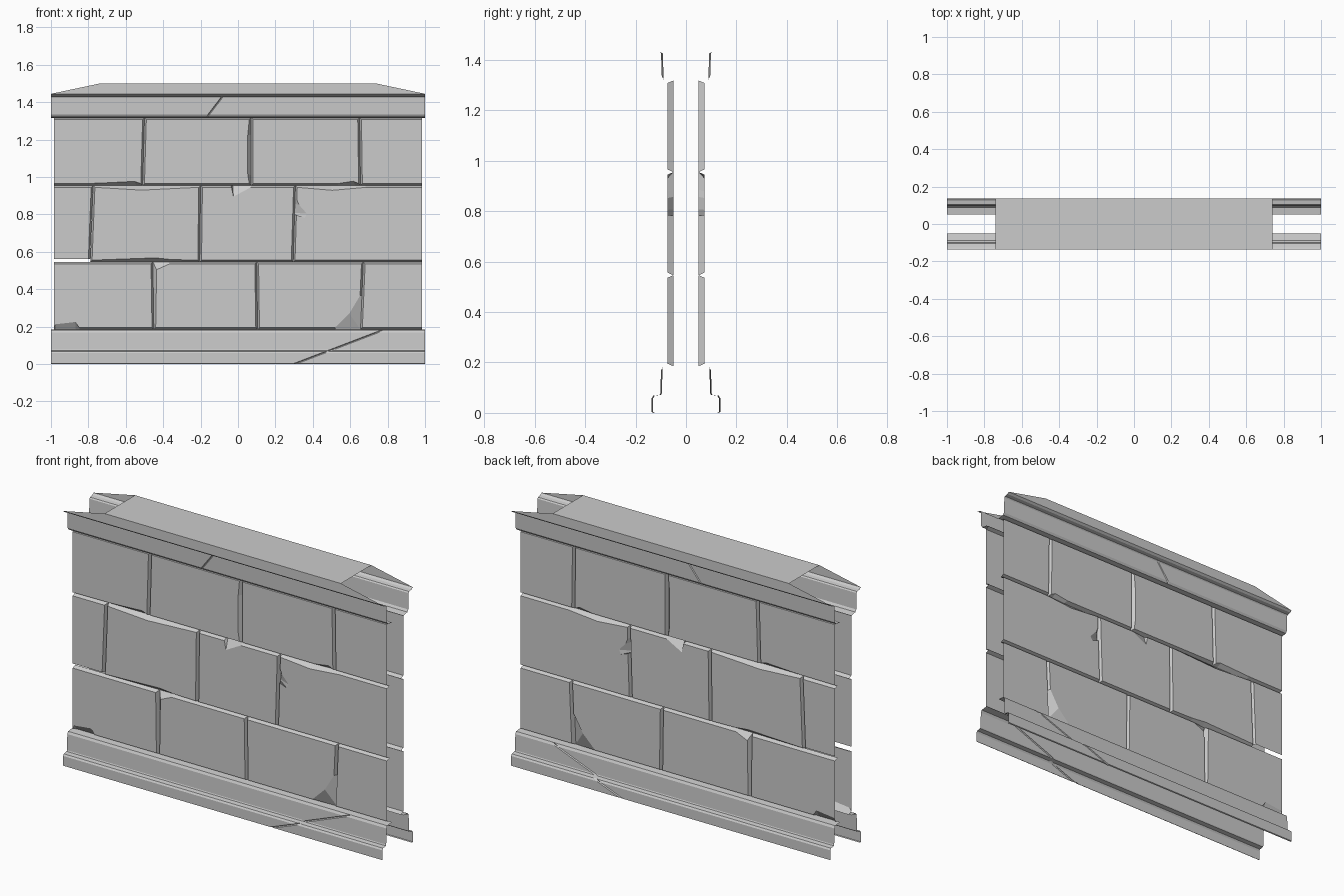
import bpy, bmesh
from mathutils import Vector

if "Cube" in bpy.data.objects:
    bpy.data.objects.remove(bpy.data.objects["Cube"])

FACE_Y, RIM_Y, BEV = -0.073, -0.05, 0.010


def finish(bm, name, mirror=True):
    me = bpy.data.meshes.new(name)
    bm.to_mesh(me)
    bm.free()
    ob = bpy.data.objects.new(name, me)
    bpy.context.collection.objects.link(ob)
    if mirror:  # the back is a mirror image of the front
        m = ob.modifiers.new("mirror_to_back", 'MIRROR')
        m.use_axis = (False, True, False)
        m.use_mirror_merge = False
    return ob


def brick(bm, rim, plain=(), chips=None, corners=None):
    """rim: 4 corners (x, z) from bottom left, counter-clockwise.
    plain: edges without a bevel (0 bottom, 1 right, 2 top, 3 left).
    chips: {edge: [(fraction, depth)]}, corners: {corner: (x, z)}."""
    rim = [Vector(p) for p in rim]
    ins = [0 if e in plain else BEV for e in range(4)]
    inner = [rim[0] + Vector((ins[3], ins[0])), rim[1] + Vector((-ins[1], ins[0])),
             rim[2] + Vector((-ins[1], -ins[2])), rim[3] + Vector((ins[3], -ins[2]))]
    inward = [Vector((0, 1)), Vector((-1, 0)), Vector((0, -1)), Vector((1, 0))]
    front, back, edge_of = [], [], []
    for e in range(4):
        n = (e + 1) % 4
        front.append(Vector((corners or {}).get(e, inner[e])))
        back.append(rim[e])
        edge_of.append(e)
        for t, d in (chips or {}).get(e, []):
            front.append(inner[e].lerp(inner[n], t) + inward[e] * d)
            back.append(rim[e].lerp(rim[n], t))
            edge_of.append(e)
    fv = [bm.verts.new((p.x, FACE_Y, p.y)) for p in front]
    bv = [bm.verts.new((p.x, RIM_Y, p.y)) for p in back]
    bm.faces.new(fv)
    for i in range(len(fv)):
        if edge_of[i] not in plain:
            j = (i + 1) % len(fv)
            bm.faces.new((fv[i], bv[i], bv[j], fv[j]))


def course(name, z0, z1, bottoms, tops, details):
    bm = bmesh.new()
    for i in range(len(bottoms) - 1):
        d = dict(details.get(i, {}))
        plain = set(d.pop("plain", ()))
        lift = d.pop("lift", 0)
        if i == 0:
            plain.add(3)
        if i == len(bottoms) - 2:
            plain.add(1)
        rim = [(bottoms[i], z0 + lift), (bottoms[i + 1], z0 + lift),
               (tops[i + 1], z1), (tops[i], z1)]
        brick(bm, rim, plain, **d)
    finish(bm, name)


# Three courses of chipped stone blocks
course("lower_course", 0.185, 0.546,
       [-0.985, -0.45, 0.105, 0.655, 0.985], [-0.985, -0.455, 0.10, 0.67, 0.985],
       {0: {"chips": {0: [(0.02, 0.018), (0.22, 0.03), (0.26, 0)]}},
        1: {"corners": {3: (-0.435, 0.505)}, "chips": {2: [(0.85, 0)]}},
        2: {"corners": {1: (0.595, 0.27)}, "chips": {0: [(0.76, 0)], 1: [(0.5, 0)]}}})
course("middle_course", 0.546, 0.955,
       [-0.985, -0.79, -0.205, 0.295, 0.985], [-0.985, -0.775, -0.20, 0.307, 0.985],
       {0: {"plain": (0,), "lift": 0.016},
        1: {"chips": {0: [(0.6, 0.012), (0.75, 0.003)], 2: [(0.55, 0.015)]}},
        2: {"chips": {2: [(0.47, 0), (0.66, 0.05), (0.68, 0)]}},
        3: {"chips": {2: [(0.45, 0), (0.72, 0.016)],
                      3: [(0.17, 0), (0.24, 0.012), (0.36, 0.055), (0.42, 0.045), (0.38, 0)]}}})
course("upper_course", 0.955, 1.318,
       [-0.985, -0.51, 0.07, 0.655, 0.985], [-0.985, -0.50, 0.07, 0.65, 0.985],
       {0: {"chips": {0: [(0.5, 0.002), (0.93, 0.012)]}},
        1: {"chips": {1: [(0.15, 0.008), (0.75, 0.008)]}},
        2: {"chips": {0: [(0.8, 0), (0.95, 0.013)]}}})


def crack(bm, a, b, width, depth, zmin, zmax):
    a, b = Vector((a[0], 0, a[1])), Vector((b[0], 0, b[1]))
    n = Vector((0, 1, 0)).cross(b - a).normalized()
    for off in (-width, 0, width):
        bmesh.ops.bisect_plane(bm, geom=bm.verts[:] + bm.edges[:] + bm.faces[:],
                               plane_co=a + n * off, plane_no=n, dist=1e-6)
    for v in bm.verts:
        if abs((v.co - a).dot(n)) < 1e-5 and zmin < v.co.z < zmax:
            v.co.y += depth


def trim(name, profile, cracks):
    bm = bmesh.new()
    left = [bm.verts.new((-1, -y, z)) for y, z in profile]
    right = [bm.verts.new((1, -y, z)) for y, z in profile]
    for i in range(len(profile) - 1):
        bm.faces.new((left[i], right[i], right[i + 1], left[i + 1]))
    for c in cracks:
        crack(bm, *c)
    finish(bm, name)


# Stepped plinth and overhanging top moulding
trim("plinth", [(0.130, 0), (0.136, 0.003), (0.136, 0.058), (0.130, 0.068), (0.105, 0.072),
                (0.102, 0.078), (0.099, 0.168), (0.092, 0.181), (0.05, 0.186)],
     [((0.30, 0), (0.75, 0.172), 0.004, 0.006, -1, 0.175)])
trim("top_moulding", [(0.05, 1.316), (0.088, 1.322), (0.096, 1.334), (0.099, 1.425),
                      (0.104, 1.432), (0.125, 1.436), (0.136, 1.445)],
     [((-0.16, 1.33), (-0.085, 1.428), 0.004, 0.007, 1.325, 1.43)])

# Open-ended coping: flat top with tapering side boards
bm = bmesh.new()
rows = []
for s in (-1, 1):
    rows.append([bm.verts.new((x, s * 0.136, z)) for x, z in
                 ((-1, 1.445), (1, 1.445), (0.74, 1.5), (-0.74, 1.5))])
f, b = rows
bm.faces.new(f)
bm.faces.new(b[::-1])
bm.faces.new((f[3], f[2], b[2], b[3]))
finish(bm, "coping", mirror=False)
